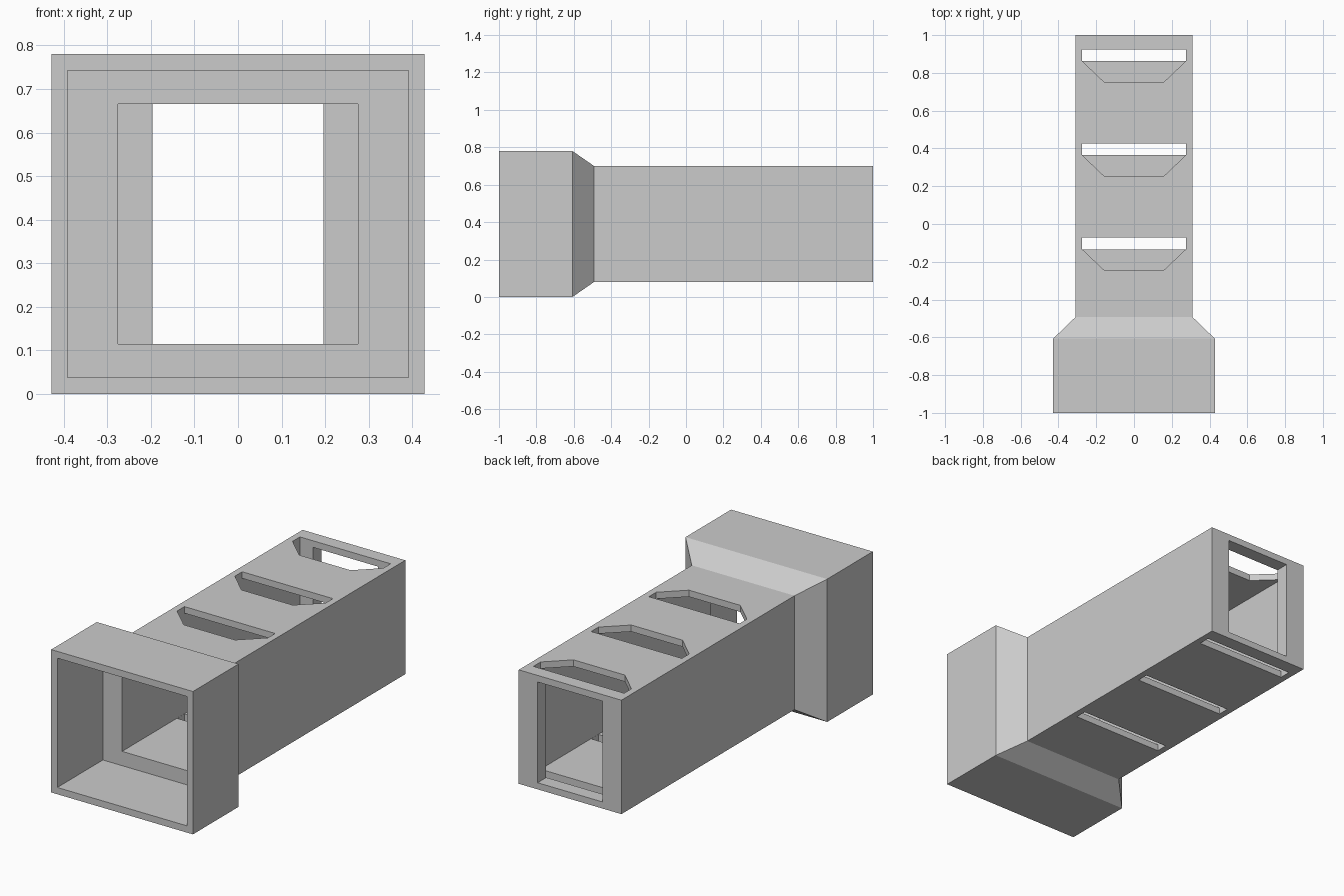
import bpy
import bmesh

cube = bpy.data.objects.get("Cube")
if cube:
    bpy.data.objects.remove(cube, do_unlink=True)

grey = bpy.data.materials.new("plain_grey")
grey.use_nodes = True
grey.diffuse_color = (0.6, 0.6, 0.6, 1)
grey.node_tree.nodes["Principled BSDF"].inputs["Base Color"].default_value = (0.6, 0.6, 0.6, 1)

MID_Z = 0.39


def finish(name, bm):
    bmesh.ops.recalc_face_normals(bm, faces=bm.faces)
    mesh = bpy.data.meshes.new(name)
    bm.to_mesh(mesh)
    bm.free()
    mesh.materials.append(grey)
    ob = bpy.data.objects.new(name, mesh)
    bpy.context.collection.objects.link(ob)
    return ob


def loft(name, rings):
    """Closed loop of rectangular rings: (y, half width, half height)."""
    bm = bmesh.new()
    loops = [[bm.verts.new((sx * w, y, MID_Z + sz * h))
              for sx, sz in ((-1, -1), (1, -1), (1, 1), (-1, 1))]
             for y, w, h in rings]
    for a, b in zip(loops, loops[1:] + loops[:1]):
        for i in range(4):
            j = (i + 1) % 4
            bm.faces.new((a[i], a[j], b[j], b[i]))
    return finish(name, bm)


def prism(name, outline, z0, z1):
    """Vertical prism from an outline in plan."""
    bm = bmesh.new()
    face = bm.faces.new([bm.verts.new((x, y, z0)) for x, y in outline])
    top = bmesh.ops.extrude_face_region(bm, geom=[face])["geom"]
    bmesh.ops.translate(bm, vec=(0, 0, z1 - z0),
                        verts=[v for v in top if isinstance(v, bmesh.types.BMVert)])
    return finish(name, bm)


# Hollow housing: outside skin front to back, then inside skin back to front
housing = loft("housing", [
    (-1, 0.428, 0.39), (-0.607, 0.428, 0.39), (-0.493, 0.31, 0.311), (1, 0.31, 0.311),
    (1, 0.196, 0.275), (0.926, 0.196, 0.275), (0.926, 0.275, 0.275),
    (-0.607, 0.275, 0.275), (-0.607, 0.391, 0.353), (-1, 0.391, 0.353)])

# Vent slots: tapered through the roof, narrow through the floor
for k in range(3):
    back = 0.925 - 0.498 * k
    mid, front = back - 0.063, back - 0.176
    w, n = 0.274, 0.155
    cutters = (
        prism(f"roof_slot_cutter_{k}",
              [(-w, back), (-w, mid), (-n, front), (n, front), (w, mid), (w, back)], 0.55, 0.9),
        prism(f"floor_slot_cutter_{k}",
              [(-w, back), (-w, mid), (w, mid), (w, back)], -0.1, 0.2))
    for cutter in cutters:
        cutter.hide_render = True
        cutter.hide_set(True)
        cut = housing.modifiers.new(cutter.name, "BOOLEAN")
        cut.operation = "DIFFERENCE"
        cut.solver = "EXACT"
        cut.object = cutter
